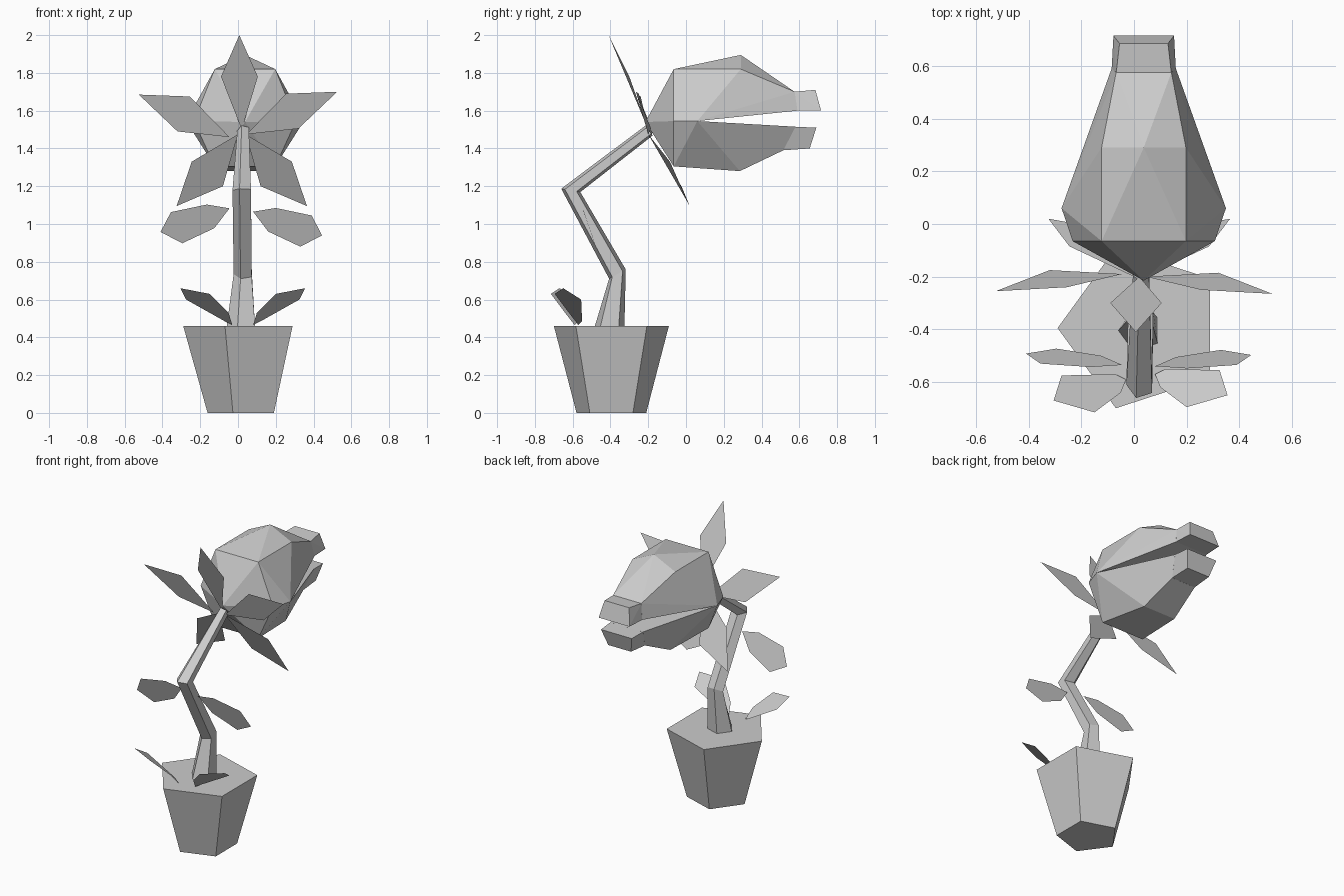
import bpy, bmesh
from math import cos, sin, radians
from mathutils import Vector

if "Cube" in bpy.data.objects:
    bpy.data.objects.remove(bpy.data.objects["Cube"])

def make(name, verts, faces):
    me = bpy.data.meshes.new(name)
    me.from_pydata([tuple(v) for v in verts], [], faces)
    bm = bmesh.new()
    bm.from_mesh(me)
    bmesh.ops.recalc_face_normals(bm, faces=bm.faces)
    bm.to_mesh(me)
    bm.free()
    ob = bpy.data.objects.new(name, me)
    bpy.context.collection.objects.link(ob)
    return ob

def loft(name, rings):
    """Five-sided tube; ring = (centre, radius, cross direction in the yz plane)."""
    verts = []
    for c, r, (dy, dz) in rings:
        d = Vector((0, dy, dz)).normalized()
        for k in range(5):
            a = radians(180 + 72 * k)
            verts.append(Vector(c) + r * (cos(a) * Vector((1, 0, 0)) + sin(a) * d))
    faces = [(5*i + k, 5*i + (k+1) % 5, 5*i + 5 + (k+1) % 5, 5*i + 5 + k)
             for i in range(len(rings) - 1) for k in range(5)]
    n = len(verts)
    faces += [tuple(range(5)), tuple(range(n - 5, n))]
    return make(name, verts, faces)

def hull(name, half, cx=0.037):
    """Convex solid from half-width points mirrored about the head's centre line."""
    bm = bmesh.new()
    for x, y, z in half:
        for s in ((1, -1) if x else (1,)):
            bm.verts.new((cx + s * x, y, z))
    res = bmesh.ops.convex_hull(bm, input=bm.verts)
    bmesh.ops.dissolve_limit(bm, angle_limit=0.01, verts=bm.verts, edges=bm.edges)
    bmesh.ops.recalc_face_normals(bm, faces=bm.faces)
    me = bpy.data.meshes.new(name)
    bm.to_mesh(me)
    bm.free()
    bpy.context.collection.objects.link(bpy.data.objects.new(name, me))

def leaf_pair(name, pts, xsum, dy=0, dz=0):
    """Flat leaf on the right plus its slightly shifted mirror on the left."""
    idx = [tuple(range(len(pts)))]
    make(name + "_right", pts, idx)
    make(name + "_left", [(xsum - x, y + dy, z + dz) for x, y, z in pts], idx)

# Pot and bent stem
loft("pot", [((0.033, -0.395, 0), 0.194, (1, 0)), ((0.03, -0.395, 0.46), 0.32, (1, 0))])
loft("stem", [((0.023, -0.405, 0.455), 0.083, (1, 0)),
              ((0.03, -0.363, 0.735), 0.053, (0.09, 0.05)),
              ((0.025, -0.61, 1.178), 0.054, (0.085, -0.015)),
              ((0.03, -0.195, 1.495), 0.034, (0.035, -0.05))])

# Leaves at the pot and halfway up the stem
leaf_pair("pot_leaf", [(0.08, -0.57, 0.465), (0.10, -0.62, 0.53), (0.20, -0.695, 0.63),
                       (0.355, -0.65, 0.66), (0.325, -0.555, 0.60), (0.12, -0.55, 0.485)],
          0.05, -0.02, 0)
leaf_pair("stem_leaf", [(0.08, -0.54, 1.065), (0.20, -0.548, 1.085), (0.39, -0.535, 1.045),
                        (0.445, -0.497, 0.94), (0.33, -0.478, 0.88), (0.16, -0.505, 0.96)],
          0.035, 0.005, 0.018)

# Five sepals behind the head
make("sepal_top", [(0.02, -0.20, 1.50), (0.105, -0.30, 1.78), (0.007, -0.41, 2.0),
                   (-0.09, -0.30, 1.78)], [(0, 1, 2, 3)])
leaf_pair("sepal_upper", [(0.045, -0.20, 1.475), (0.255, -0.25, 1.69), (0.525, -0.265, 1.70),
                          (0.32, -0.185, 1.505)], 0.0, 0.01, -0.015)
leaf_pair("sepal_lower", [(0.04, -0.20, 1.475), (0.285, -0.085, 1.33), (0.365, 0.02, 1.095),
                          (0.12, -0.024, 1.20)], 0.04, 0, 0.0)

# Head: upper and lower jaws share the back tip and mouth corners
back = [(0, -0.215, 1.54), (0.27, -0.065, 1.545), (0.312, 0.06, 1.545)]
hull("upper_jaw", back + [(0.16, -0.065, 1.82), (0.16, 0.29, 1.82), (0, 0.29, 1.895),
                          (0.105, 0.575, 1.70), (0.122, 0.59, 1.60)])
hull("upper_lip", [(0.105, 0.57, 1.70), (0.122, 0.585, 1.60),
                   (0.092, 0.685, 1.71), (0.115, 0.715, 1.60)])
hull("lower_jaw", back + [(0.16, -0.065, 1.305), (0.12, 0.285, 1.28),
                          (0.09, 0.515, 1.39), (0.122, 0.58, 1.515)])
hull("lower_lip", [(0.09, 0.51, 1.39), (0.122, 0.575, 1.515),
                   (0.085, 0.655, 1.40), (0.115, 0.69, 1.51)])
